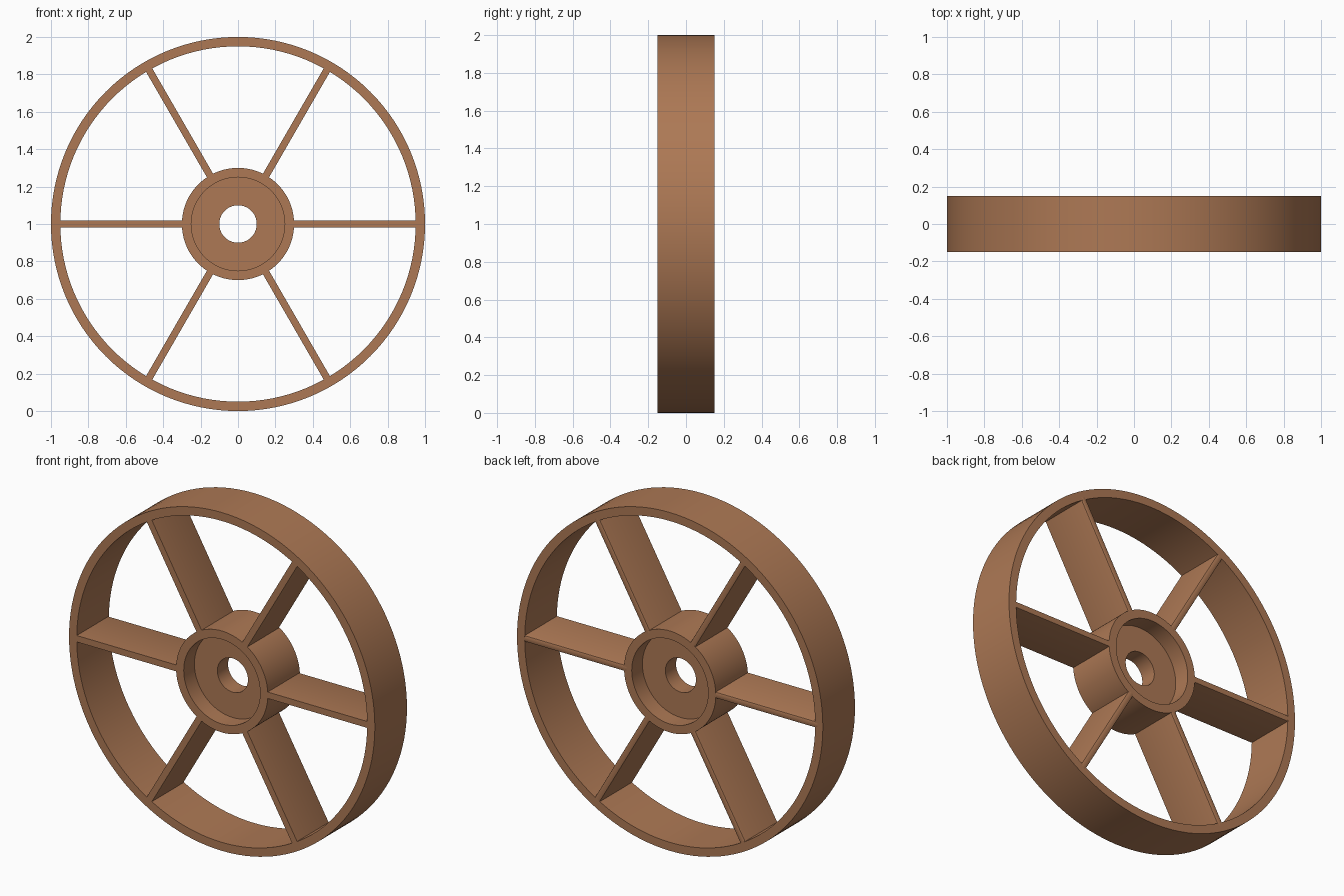
import bpy, bmesh, math
from mathutils import Matrix, Vector

if "Cube" in bpy.data.objects:
    bpy.data.objects.remove(bpy.data.objects["Cube"])

mat = bpy.data.materials.new("warm brown")
mat.diffuse_color = (0.42, 0.19, 0.09, 1)
mat.use_nodes = True
mat.node_tree.nodes["Principled BSDF"].inputs["Base Color"].default_value = mat.diffuse_color
CENTRE = Vector((0, 0, 1))


def finish(name, bm):
    bmesh.ops.recalc_face_normals(bm, faces=bm.faces)
    me = bpy.data.meshes.new(name)
    bm.to_mesh(me)
    bm.free()
    me.materials.append(mat)
    ob = bpy.data.objects.new(name, me)
    bpy.context.collection.objects.link(ob)
    bpy.ops.object.select_all(action='DESELECT')
    ob.select_set(True)
    bpy.context.view_layer.objects.active = ob
    bpy.ops.object.shade_smooth_by_angle(angle=math.radians(30))
    return ob


def lathe(name, profile, n):
    """Revolve a closed (radius, y) profile about the wheel axle."""
    bm = bmesh.new()
    rings = []
    for i in range(n):
        a = 2 * math.pi * i / n
        rings.append([bm.verts.new((r * math.cos(a), y, 1 + r * math.sin(a)))
                      for r, y in profile])
    m = len(profile)
    for i in range(n):
        p, q = rings[i], rings[(i + 1) % n]
        for j in range(m):
            k = (j + 1) % m
            bm.faces.new((p[j], p[k], q[k], q[j]))
    return finish(name, bm)


# Rim band
lathe("rim", [(0.95, -0.15), (1.0, -0.15), (1.0, 0.15), (0.95, 0.15)], 128)

# Hub with a recess on both sides and a through bore
lathe("hub", [(0.1, -0.05), (0.25, -0.05), (0.25, -0.15), (0.3, -0.15),
              (0.3, 0.15), (0.25, 0.15), (0.25, 0.05), (0.1, 0.05)], 96)

# Six flat spokes, rear edges slightly rounded
for i in range(6):
    bm = bmesh.new()
    bmesh.ops.create_cube(bm, size=1)
    bmesh.ops.scale(bm, vec=(0.68, 0.30, 0.038), verts=bm.verts)
    rear = [e for e in bm.edges
            if all(v.co.y > 0.1 for v in e.verts)
            and abs(e.verts[0].co.x - e.verts[1].co.x) > 0.1]
    bmesh.ops.bevel(bm, geom=rear, offset=0.008, segments=2,
                    profile=0.5, affect='EDGES')
    bmesh.ops.translate(bm, vec=(0.625, 0, 0), verts=bm.verts)
    bmesh.ops.transform(bm, verts=bm.verts, matrix=Matrix.Translation(CENTRE)
                        @ Matrix.Rotation(i * math.pi / 3, 4, 'Y'))
    finish(f"spoke_{i + 1}", bm)
